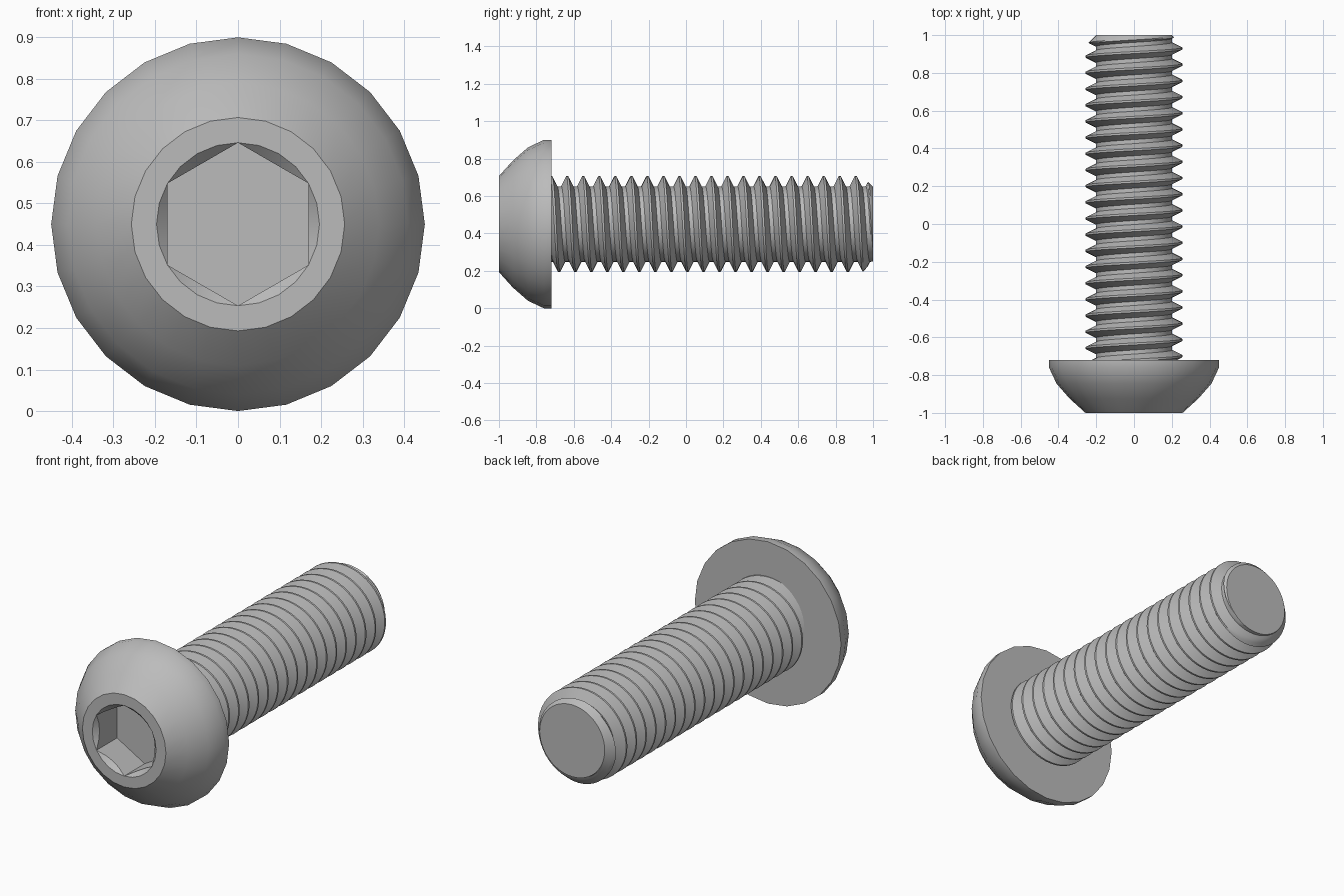
import bpy, bmesh
from math import pi, cos, sin, floor, radians

cube = bpy.data.objects.get("Cube")
if cube:
    bpy.data.objects.remove(cube)

AXIS_Z = 0.45          # height of the bolt's axis
PITCH = 0.0857
CREST, ROOT = 0.256, 0.202
TIP, UNDERSIDE = 1.0, -0.72
APOTHEM = 0.17
OPENING = APOTHEM / cos(pi / 6)

steel = bpy.data.materials.new("grey steel")
steel.use_nodes = True
colour = (0.5, 0.5, 0.5, 1)
steel.diffuse_color = colour
steel.node_tree.nodes["Principled BSDF"].inputs["Base Color"].default_value = colour


def skin(name, rings, close):
    """Bridge successive rings of points; cap both ends."""
    bm = bmesh.new()
    rows = [[bm.verts.new(p) for p in ring] for ring in rings]
    n = len(rows[0])
    for a, b in zip(rows, rows[1:]):
        for i in range(n if close else n - 1):
            j = (i + 1) % n
            bm.faces.new((a[i], a[j], b[j], b[i]))
    if close:
        bm.faces.new(rows[0])
        bm.faces.new(rows[-1])
    bmesh.ops.remove_doubles(bm, verts=bm.verts, dist=0.0002)
    if not close:
        bmesh.ops.holes_fill(bm, edges=[e for e in bm.edges if e.is_boundary], sides=0)
    bmesh.ops.recalc_face_normals(bm, faces=bm.faces)
    mesh = bpy.data.meshes.new(name)
    bm.to_mesh(mesh)
    bm.free()
    mesh.materials.append(steel)
    obj = bpy.data.objects.new(name, mesh)
    bpy.context.collection.objects.link(obj)
    bpy.ops.object.select_all(action='DESELECT')
    obj.select_set(True)
    bpy.context.view_layer.objects.active = obj
    bpy.ops.object.shade_smooth_by_angle(angle=radians(30))
    return obj


def point(r, a, y):
    return (r * cos(a), y, AXIS_Z + r * sin(a))


# Domed head with a hexagonal socket, its mouth countersunk to a circle
def hex_radius(a):
    return APOTHEM / cos((a + pi / 6) % (pi / 3) - pi / 6)


angles = [2 * pi * i / 24 for i in range(24)]
rings = [
    [point(hex_radius(a), a, -0.82) for a in angles],
    [point(hex_radius(a), a, -1 + OPENING - hex_radius(a)) for a in angles],
]
outline = [(OPENING, -1), (0.257, -1), (0.34, -0.925), (0.41, -0.845),
           (0.45, -0.76), (0.45, UNDERSIDE)]
rings += [[point(r, a, y) for a in angles] for r, y in outline]
skin("bolt_head", rings, True)

# Threaded shank: one profile per step, swept along a right-handed helix
half_crest, half_root = PITCH / 16, PITCH / 8
flank = PITCH / 2 - half_crest - half_root
profile = [(-half_crest, CREST), (half_crest, CREST)]
for k in range(1, 5):
    profile.append((half_crest + flank * k / 4, CREST + (ROOT - CREST) * k / 4))
for k in range(4):
    profile.append((PITCH / 2 + half_root + flank * k / 4, ROOT + (CREST - ROOT) * k / 4))

STEPS = 48
TURNS = floor((TIP - UNDERSIDE) / PITCH) + 3
start = -0.035 - 9 * PITCH
rows = []
for i in range(STEPS + 1):
    a = pi / 2 - 2 * pi * i / STEPS
    row = []
    for turn in range(TURNS):
        for dy, r in profile:
            y = start + (turn + i / STEPS) * PITCH + dy
            y = min(max(y, UNDERSIDE - 0.02), TIP)
            # chamfered tip
            row.append(point(min(r, 0.2 + TIP - y), a, y))
    rows.append(row)
skin("threaded_shank", rows, False)
